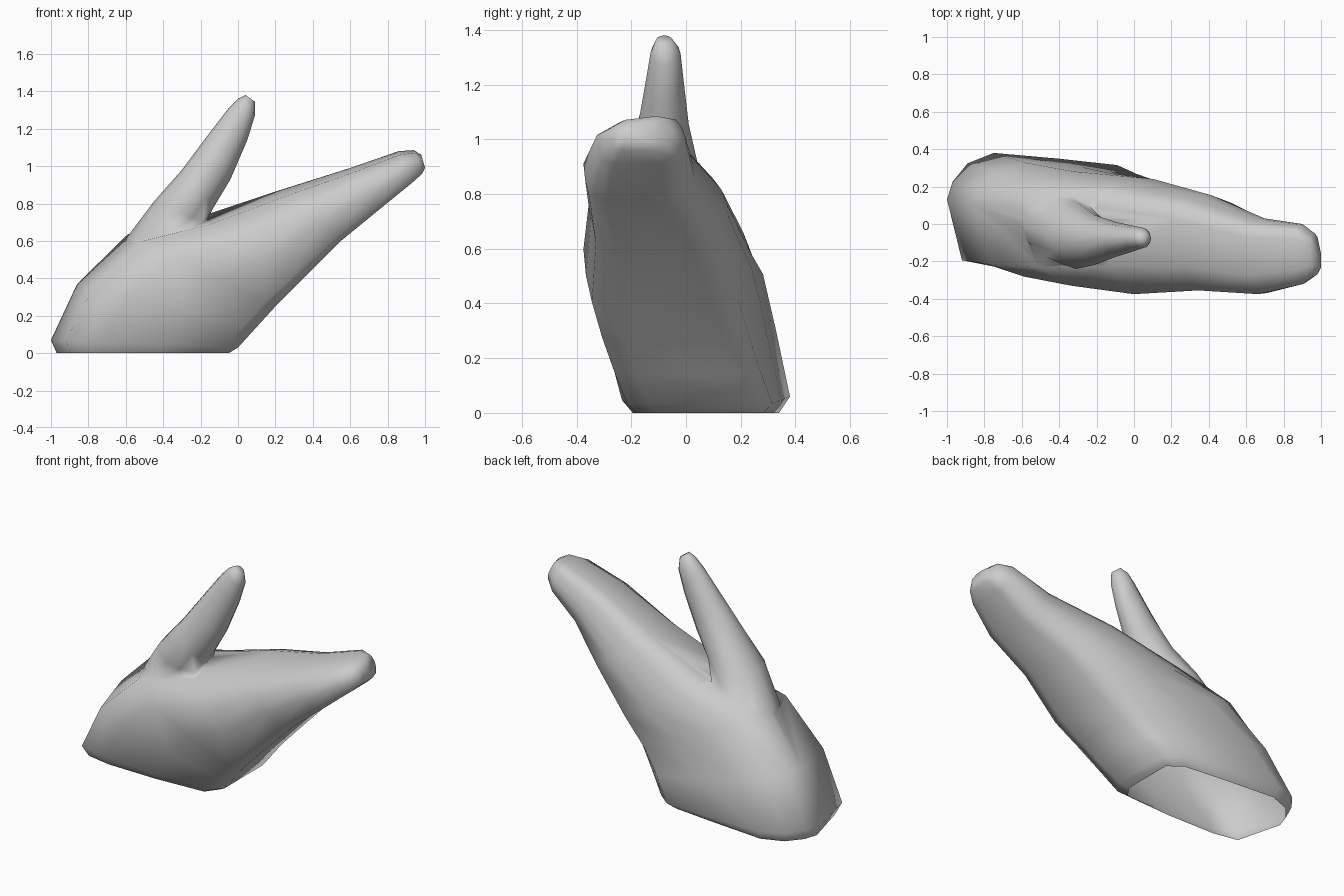
import bpy, bmesh, math
from mathutils import Vector

if "Cube" in bpy.data.objects:
    bpy.data.objects.remove(bpy.data.objects["Cube"])

# Cross-sections as (u, v): u runs top edge -> under edge, v runs front -> back
CUFF = [(-1, .2), (-.94, .5), (-.78, .82), (-.5, 1), (.2, .9), (.82, .79),
        (1, .55), (1, -.65), (.88, -.92), (.2, -.98), (-.5, -.96), (-.84, -.85)]
HAND = [(-1, .5), (-.9, .78), (-.6, .9), (-.2, .98), (.15, 1), (.8, .84),
        (1, .5), (1, -.6), (.85, -.9), (.3, -.97), (-.25, -1), (-.78, -.5)]
OVAL = [(-math.cos(i * math.pi / 6), math.sin(i * math.pi / 6)) for i in range(12)]


def loft(name, sections, prof_a, prof_b):
    """Skin rings; each section = ax, az, bx, bz (front-view edge points), y0, y1, blend."""
    bm = bmesh.new()
    rings = []
    for ax, az, bx, bz, y0, y1, w in sections:
        a, b = Vector((ax, 0, az)), Vector((bx, 0, bz))
        ring = []
        for (ua, va), (ub, vb) in zip(prof_a, prof_b):
            u, v = ua + (ub - ua) * w, va + (vb - va) * w
            p = (a + b) / 2 + (b - a) / 2 * u
            p.y = (y0 + y1) / 2 + v * (y1 - y0) / 2
            ring.append(bm.verts.new(p))
        rings.append(ring)
    n = len(prof_a)
    for r, q in zip(rings, rings[1:]):
        for i in range(n):
            j = (i + 1) % n
            bm.faces.new((r[i], r[j], q[j], q[i]))
    bm.faces.new(rings[0])
    bm.faces.new(rings[-1])
    bmesh.ops.recalc_face_normals(bm, faces=bm.faces)
    me = bpy.data.meshes.new(name)
    bm.to_mesh(me)
    bm.free()
    ob = bpy.data.objects.new(name, me)
    bpy.context.collection.objects.link(ob)
    return ob


# Hand part, from cuff opening to finger tip
mitten = loft("mitten", [
    (-0.97, 0.00, -0.05, 0.00, -0.20, 0.34, 0),
    (-1.00, 0.07, 0.00, 0.03, -0.24, 0.38, 0),
    (-0.86, 0.37, 0.10, 0.14, -0.29, 0.33, .25),
    (-0.59, 0.635, 0.20, 0.25, -0.335, 0.285, .55),
    (-0.20, 0.73, 0.33, 0.38, -0.375, 0.24, 1),
    (0.22, 0.87, 0.55, 0.60, -0.355, 0.155, 1),
    (0.60, 0.99, 0.77, 0.78, -0.375, 0.03, 1),
    (0.86, 1.08, 0.93, 0.91, -0.325, 0.00, 1),
    (0.94, 1.085, 0.985, 0.96, -0.28, -0.05, 1),
    (0.98, 1.06, 1.00, 0.99, -0.24, -0.14, 1),
], CUFF, HAND)

# Thumb, rooted inside the hand
thumb = loft("thumb", [
    (-0.68, 0.40, -0.20, 0.35, -0.12, 0.14, 0),
    (-0.59, 0.625, -0.15, 0.52, -0.20, 0.19, 0),
    (-0.45, 0.81, -0.17, 0.70, -0.24, 0.12, 0),
    (-0.30, 0.98, -0.13, 0.78, -0.22, 0.05, 0),
    (-0.15, 1.18, -0.04, 0.93, -0.175, 0.01, 0),
    (-0.05, 1.31, 0.05, 1.14, -0.145, -0.01, 0),
    (0.00, 1.36, 0.09, 1.27, -0.13, -0.02, 0),
    (0.04, 1.38, 0.09, 1.345, -0.11, -0.05, 0),
], OVAL, OVAL)

# Fuse thumb into hand
mod = mitten.modifiers.new("fuse", 'BOOLEAN')
mod.operation = 'UNION'
mod.solver = 'EXACT'
mod.object = thumb
bpy.context.view_layer.update()
fused = bpy.data.meshes.new_from_object(
    mitten.evaluated_get(bpy.context.evaluated_depsgraph_get()))
mitten.modifiers.clear()
mitten.data = fused
bpy.data.objects.remove(thumb)

# Open the cuff and shade smooth
bm = bmesh.new()
bm.from_mesh(fused)
bmesh.ops.delete(bm, geom=[f for f in bm.faces if all(v.co.z < 0.001 for v in f.verts)],
                 context='FACES')
bmesh.ops.remove_doubles(bm, verts=bm.verts, dist=0.015)
for f in bm.faces:
    f.smooth = True
bm.to_mesh(fused)
bm.free()
